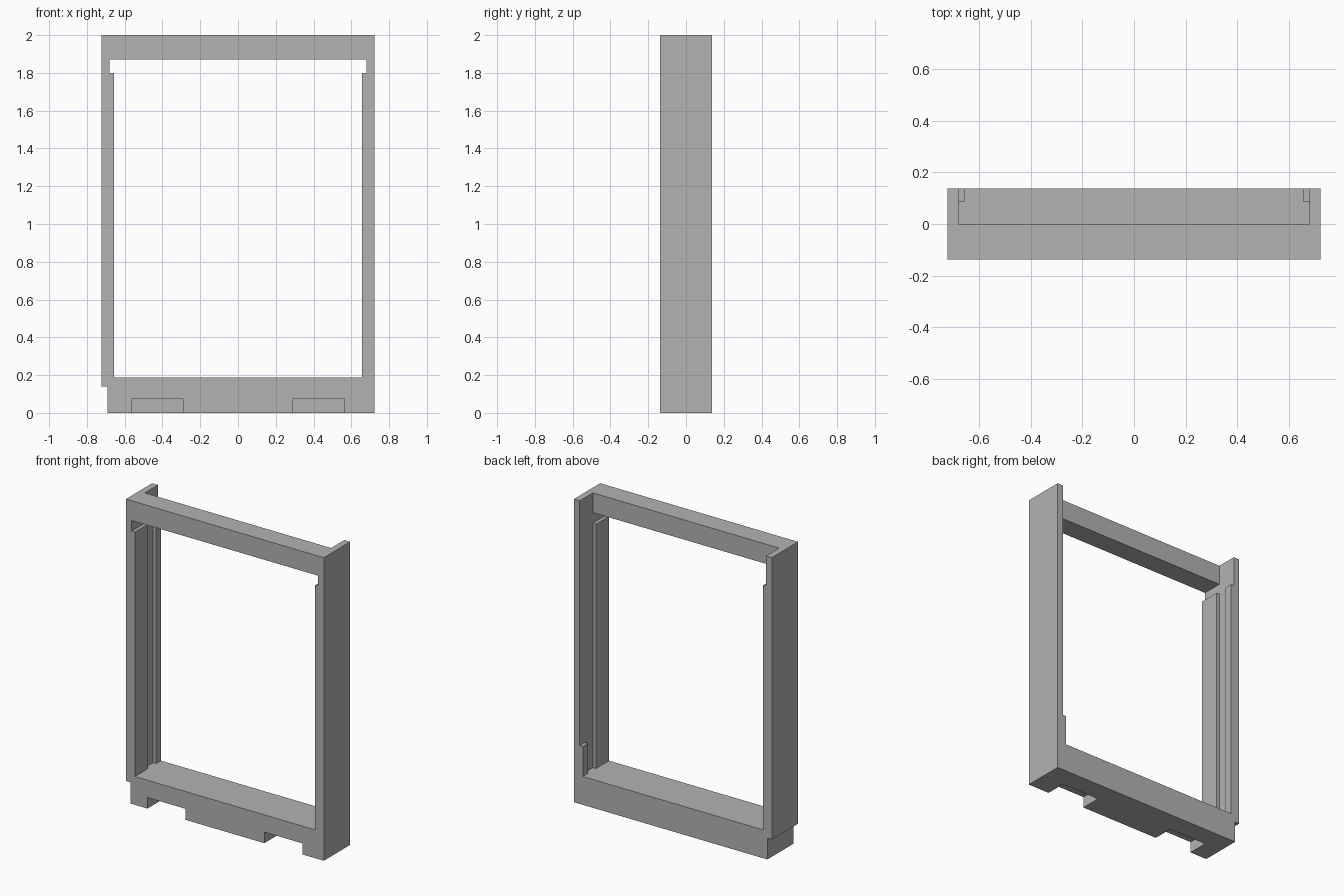
import bpy

cube = bpy.data.objects.get("Cube")
if cube:
    bpy.data.objects.remove(cube, do_unlink=True)

# Overall size and shared planes
W, D = 0.7225, 0.137          # half width, half depth
JAMB, STRIP = 0.68, 0.657     # inner face of posts, inner face of strips
SILL, LEDGE, HEAD, TOP = 0.187, 1.8, 1.87, 2.0
STOP_BACK, STOP_TOP = 0.085, 0.385
OUT = 0.3                     # overshoot for cutters

grey = bpy.data.materials.new("plain_grey")
grey.use_nodes = True
colour = (0.45, 0.45, 0.45, 1)
grey.diffuse_color = colour
grey.node_tree.nodes["Principled BSDF"].inputs["Base Color"].default_value = colour


def box(name, x, y, z):
    """Box between the given (low, high) limits."""
    corners = [(a, b, c) for a in x for b in y for c in z]
    faces = [(0, 1, 3, 2), (4, 6, 7, 5), (0, 4, 5, 1),
             (2, 3, 7, 6), (0, 2, 6, 4), (1, 5, 7, 3)]
    mesh = bpy.data.meshes.new(name)
    mesh.from_pydata(corners, [], faces)
    mesh.materials.append(grey)
    obj = bpy.data.objects.new(name, mesh)
    bpy.context.collection.objects.link(obj)
    return obj


frame = box("window_frame", (-W, W), (-D, D), (0, TOP))
through = (-OUT, OUT)

cutters = [
    # Main opening, leaving the strips along both posts
    box("opening_cutter", (-STRIP, STRIP), through, (SILL, HEAD)),
    # Wider slot under the head, above the strips
    box("upper_slot_cutter", (-JAMB, JAMB), through, (LEDGE, HEAD)),
    # Open back behind the head
    box("head_back_cutter", (-JAMB, JAMB), (0, OUT), (LEDGE, TOP + OUT)),
    # Grooves between front and back strips
    box("groove_cutter", (-JAMB, JAMB), (0, STOP_BACK), (SILL, LEDGE + 0.03)),
    # Back strip on the left post is only a short stop
    box("short_stop_cutter", (0, JAMB), (0.04, OUT), (STOP_TOP, LEDGE + 0.03)),
    # Step at the foot of the right post
    box("foot_step_cutter", (-1, -0.69), through, (-OUT, 0.14)),
]
# Recesses in the lower front edge
for side, x in (("right", (-0.565, -0.288)), ("left", (0.288, 0.565))):
    cutters.append(box(side + "_recess_cutter", x, (-OUT, 0), (-OUT, 0.073)))

for cutter in cutters:
    mod = frame.modifiers.new(cutter.name, 'BOOLEAN')
    mod.operation = 'DIFFERENCE'
    mod.solver = 'EXACT'
    mod.object = cutter
    cutter.hide_render = True
    cutter.hide_viewport = True
    cutter.display_type = 'WIRE'
